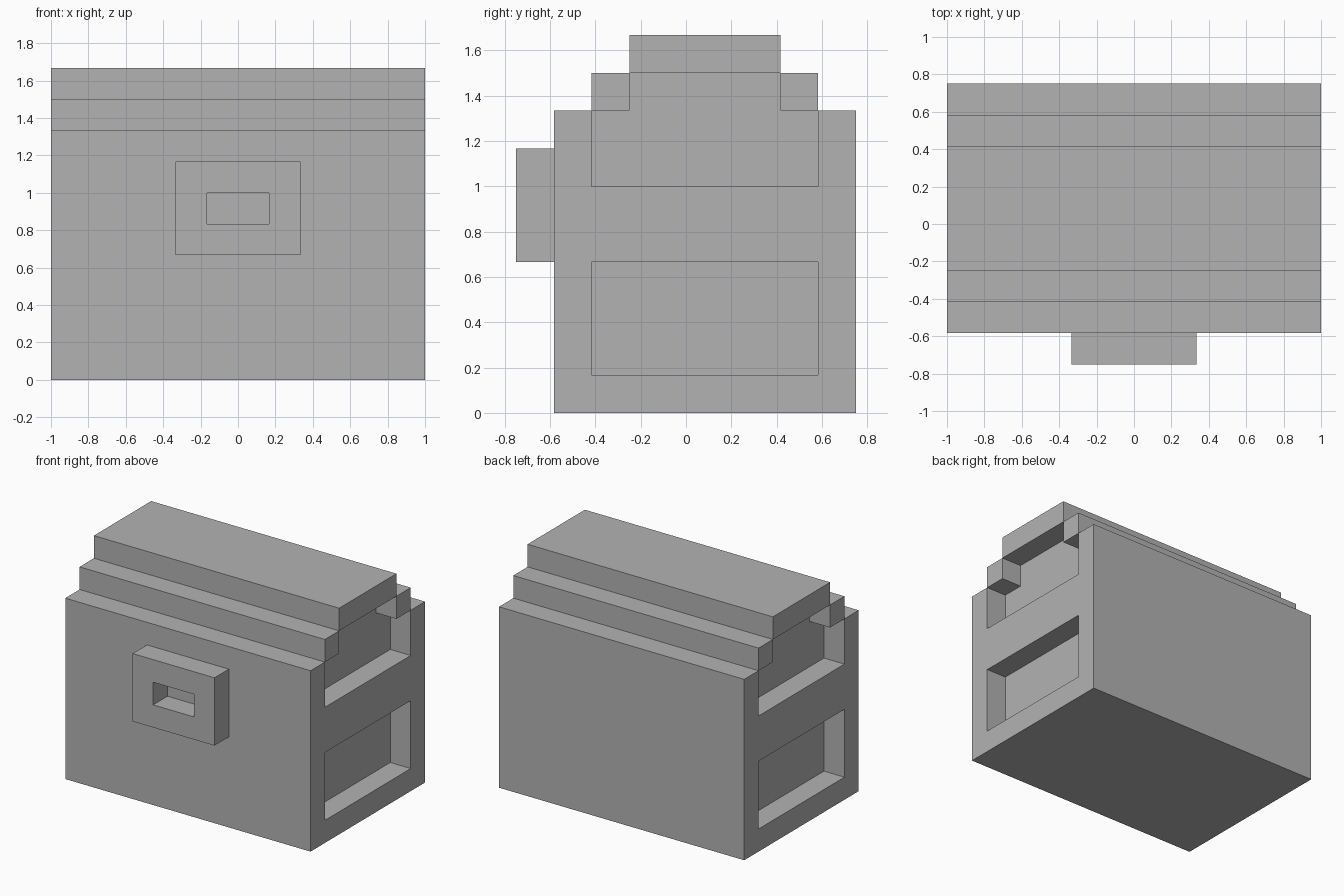
import bpy, bmesh
from mathutils import Vector

if "Cube" in bpy.data.objects:
    bpy.data.objects.remove(bpy.data.objects["Cube"])

U = 1 / 6                      # the chest sits on a grid of 1/6-unit blocks
OFFSET = Vector((-6, -4.5, 0))


def block(x0, x1, y0, y1, z0, z1):
    """Set of grid cells filled by a box, measured in blocks."""
    return {(x, y, z) for x in range(x0, x1)
            for y in range(y0, y1) for z in range(z0, z1)}


# Chest body, with a panel recess at both ends
body = block(0, 12, 1, 9, 0, 8)
# Stepped lid
lid = block(0, 12, 2, 8, 8, 9) | block(0, 12, 3, 7, 9, 10)
# Latch plate with a slot
latch = block(4, 8, 0, 1, 4, 7) - block(5, 7, 0, 1, 5, 6)

for x in (0, 11):
    body -= block(x, x + 1, 2, 8, 1, 4)      # lower panel
    body -= block(x, x + 1, 2, 8, 6, 8)      # upper panel
    lid -= block(x, x + 1, 3, 7, 8, 9)       # upper panel, under the lid step

solid = body | lid | latch

grey = bpy.data.materials.new("plain grey")
grey.diffuse_color = (0.45, 0.45, 0.45, 1)
grey.use_nodes = True
grey.node_tree.nodes["Principled BSDF"].inputs["Base Color"].default_value = grey.diffuse_color


def skin(name, cells):
    """Mesh the outer faces of a part, leaving out faces hidden by others."""
    bm = bmesh.new()
    verts = {}
    for cell in cells:
        for axis in range(3):
            for side in (0, 1):
                near = list(cell)
                near[axis] += 2 * side - 1
                if tuple(near) in solid:
                    continue
                ring = [(0, 0), (1, 0), (1, 1), (0, 1)]
                if not side:
                    ring.reverse()
                face = []
                for a, b in ring:
                    p = list(cell)
                    p[axis] += side
                    p[(axis + 1) % 3] += a
                    p[(axis + 2) % 3] += b
                    p = tuple(p)
                    if p not in verts:
                        verts[p] = bm.verts.new((Vector(p) + OFFSET) * U)
                    face.append(verts[p])
                bm.faces.new(face)
    # Merge the flat block faces into large panels
    bmesh.ops.dissolve_limit(bm, angle_limit=0.01,
                             verts=bm.verts[:], edges=bm.edges[:])
    mesh = bpy.data.meshes.new(name)
    bm.to_mesh(mesh)
    bm.free()
    mesh.materials.append(grey)
    bpy.context.collection.objects.link(bpy.data.objects.new(name, mesh))


skin("chest_body", body)
skin("lid", lid)
skin("latch", latch)
